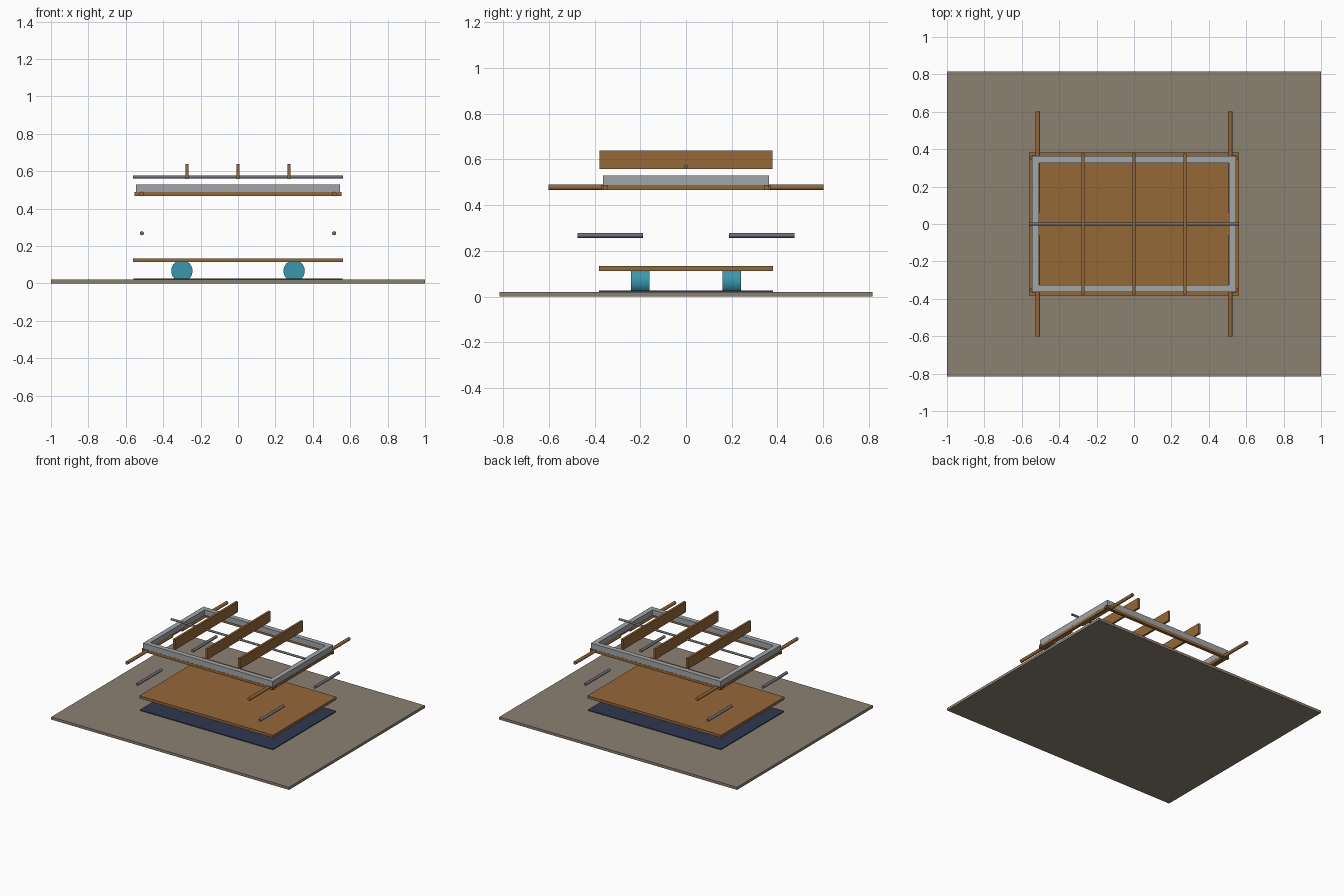
import bpy
import math

if "Cube" in bpy.data.objects:
    bpy.data.objects.remove(bpy.data.objects["Cube"])


def make_material(name, rgb):
    mat = bpy.data.materials.new(name)
    mat.diffuse_color = (*rgb, 1)
    mat.use_nodes = True
    mat.node_tree.nodes["Principled BSDF"].inputs["Base Color"].default_value = mat.diffuse_color
    return mat


WOOD = make_material("wood", (0.30, 0.14, 0.04))
GROUND = make_material("ground", (0.26, 0.22, 0.165))
MAT = make_material("mat", (0.03, 0.04, 0.085))
TEAL = make_material("teal", (0.04, 0.31, 0.43))
METAL = make_material("light_metal", (0.36, 0.38, 0.40))
STEEL = make_material("steel", (0.15, 0.16, 0.19))


def box(name, x, y, z, mat):
    """Box from (min, max) pairs on each axis."""
    centre = [(a + b) / 2 for a, b in (x, y, z)]
    bpy.ops.mesh.primitive_cube_add(size=1, location=centre)
    ob = bpy.context.object
    ob.name = name
    ob.scale = [b - a for a, b in (x, y, z)]
    bpy.ops.object.transform_apply(location=False, rotation=False, scale=True)
    ob.data.materials.append(mat)
    return ob


def rod(name, centre, radius, length, axis, mat, sides=16):
    """Cylinder lying along the x or y axis."""
    rot = (0, math.pi / 2, 0) if axis == "x" else (math.pi / 2, 0, 0)
    bpy.ops.mesh.primitive_cylinder_add(vertices=sides, radius=radius, depth=length,
                                        location=centre, rotation=rot)
    ob = bpy.context.object
    ob.name = name
    ob.data.materials.append(mat)
    bpy.ops.object.shade_smooth_by_angle(angle=math.radians(35))
    return ob


# Ground slab, thin mat and deck board
box("ground_slab", (-1, 1), (-0.815, 0.815), (0, 0.02), GROUND)
box("mat", (-0.56, 0.56), (-0.38, 0.38), (0.02, 0.026), MAT)
box("deck_board", (-0.562, 0.562), (-0.381, 0.381), (0.113, 0.133), WOOD)

# Rollers, loose pins and carrying handles, one per corner
for sx, side in ((-1, "left"), (1, "right")):
    for sy, end in ((-1, "front"), (1, "back")):
        tag = f"{end}_{side}"
        rod(f"roller_{tag}", (sx * 0.30, sy * 0.20, 0.067), 0.057, 0.08, "y", TEAL, 32)
        rod(f"pin_{tag}", (sx * 0.514, sy * 0.331, 0.268), 0.011, 0.288, "y", STEEL)
        rod(f"handle_{tag}", (sx * 0.514, sy * 0.331, 0.478), 0.0125, 0.54, "y", WOOD)

# Metal frame on wooden rails whose ends poke out at the corners
for s, end, side in ((-1, "front", "left"), (1, "back", "right")):
    long_y = sorted((s * 0.363, s * 0.326))
    short_x = sorted((s * 0.545, s * 0.508))
    box(f"frame_{end}", (-0.545, 0.545), long_y, (0.488, 0.53), METAL)
    box(f"frame_{side}", short_x, (-0.326, 0.326), (0.488, 0.53), METAL)
    box(f"rail_{end}", (-0.553, 0.553), sorted((s * 0.364, s * 0.341)),
        (0.466, 0.488), WOOD)
    box(f"rail_{side}", sorted((s * 0.546, s * 0.523)), (-0.37, 0.37),
        (0.466, 0.487), WOOD)

# Upright slats threaded on a long steel rod
for i, x in enumerate((-0.273, 0, 0.273), 1):
    box(f"slat_{i}", (x - 0.008, x + 0.008), (-0.378, 0.378), (0.558, 0.638), WOOD)
rod("slat_rod", (0, 0, 0.569), 0.008, 1.124, "x", STEEL)
